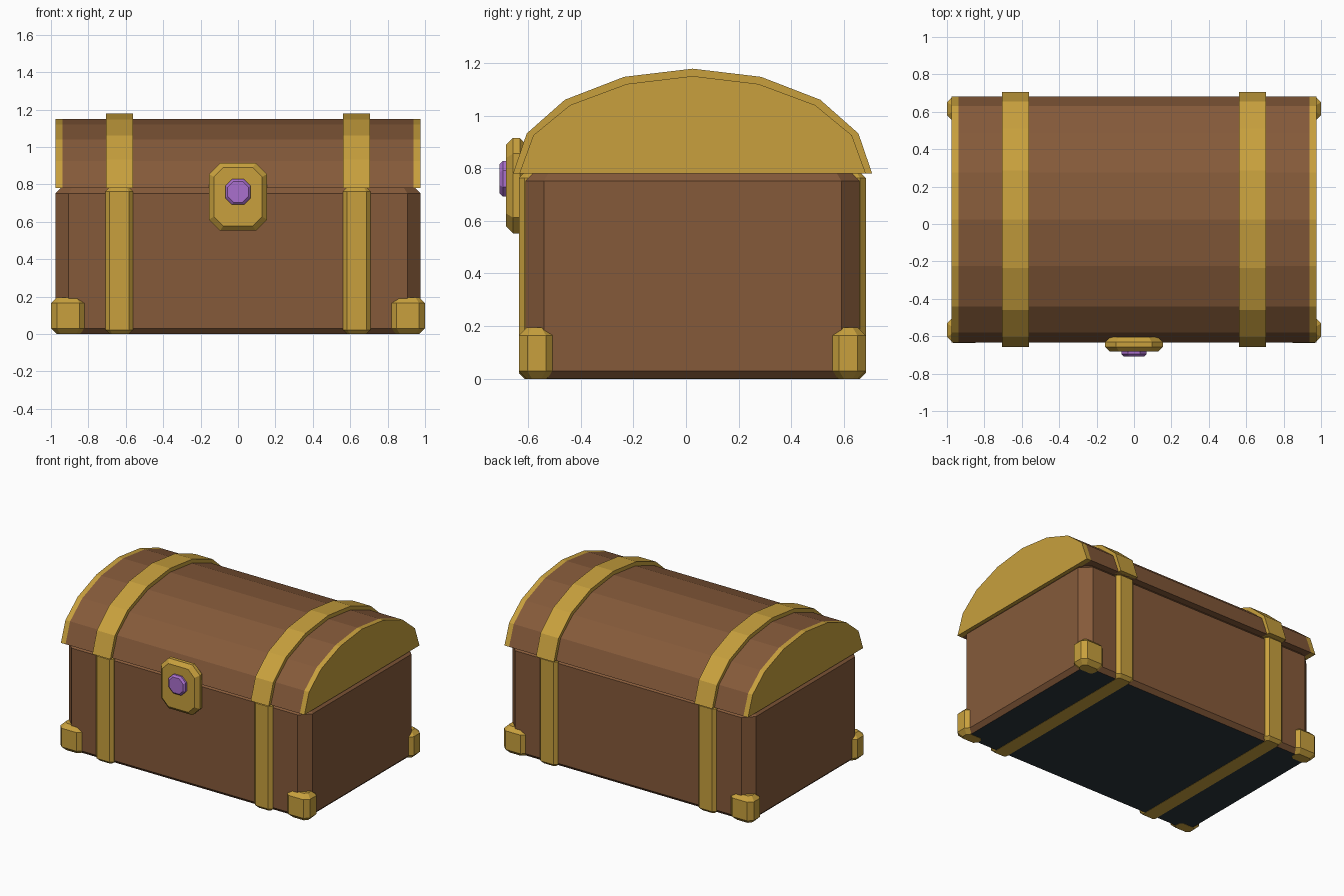
import bpy
import bmesh

default = bpy.data.objects.get("Cube")
if default:
    bpy.data.objects.remove(default, do_unlink=True)


def make_material(name, rgb):
    mat = bpy.data.materials.new(name)
    mat.use_nodes = True
    color = (*rgb, 1.0)
    mat.diffuse_color = color
    mat.node_tree.nodes["Principled BSDF"].inputs["Base Color"].default_value = color
    return mat


WOOD = make_material("brown wood", (0.235, 0.102, 0.042))
BRASS = make_material("brass", (0.578, 0.352, 0.047))
GEM = make_material("purple gem", (0.40, 0.16, 0.61))
DARK = make_material("dark underside", (0.025, 0.037, 0.045))


def loft(name, rings, mat):
    """Join rings of equal point count into a closed solid with capped ends."""
    bm = bmesh.new()
    loops = [[bm.verts.new(p) for p in ring] for ring in rings]
    for a, b in zip(loops, loops[1:]):
        for i in range(len(a)):
            j = (i + 1) % len(a)
            bm.faces.new((a[i], a[j], b[j], b[i]))
    bm.faces.new(loops[0])
    bm.faces.new(loops[-1])
    bmesh.ops.recalc_face_normals(bm, faces=bm.faces)
    mesh = bpy.data.meshes.new(name)
    bm.to_mesh(mesh)
    bm.free()
    mesh.materials.append(mat)
    obj = bpy.data.objects.new(name, mesh)
    bpy.context.scene.collection.objects.link(obj)
    return obj


def octagon(u0, u1, v0, v1, cut, inset):
    u0, u1, v0, v1 = u0 + inset, u1 - inset, v0 + inset, v1 - inset
    c = cut - 0.4 * inset
    return [(u0 + c, v0), (u1 - c, v0), (u1, v0 + c), (u1, v1 - c),
            (u1 - c, v1), (u0 + c, v1), (u0, v1 - c), (u0, v0 + c)]


def block(name, x, y, z, cut, bevel, mat, axis="z"):
    """Box with cut corners around one axis and bevelled ends along it."""
    lo, hi = z if axis == "z" else y
    rings = []
    for level, inset in ((lo, bevel), (lo + bevel, 0), (hi - bevel, 0), (hi, bevel)):
        if axis == "z":
            rings.append([(u, v, level) for u, v in octagon(*x, *y, cut, inset)])
        else:
            rings.append([(u, level, v) for u, v in octagon(*x, *z, cut, inset)])
    return loft(name, rings, mat)


MID_Y = 0.025
RIM = 0.78


def dome(name, x0, x1, half_profile, mat):
    """Arched prism; the half profile runs from the rim up to the ridge."""
    pts = [(MID_Y - d, z) for d, z in half_profile]
    pts += [(MID_Y + d, z) for d, z in reversed(half_profile[:-1])]
    return loft(name, [[(x, y, z) for y, z in pts] for x in (x0, x1)], mat)


# Chest body with a dark underside
body = block("chest_body", (-0.975, 0.975), (-0.61, 0.66), (0.001, RIM), 0.07, 0.028, WOOD)
body.data.materials.append(DARK)
for face in body.data.polygons:
    if face.normal.z < -0.95:
        face.material_index = 1

# Arched lid with brass end caps
LID = [(0.658, RIM), (0.605, 0.925), (0.465, 1.04), (0.25, 1.12), (0, 1.15)]
BAND = [(0.682, RIM), (0.63, 0.932), (0.485, 1.06), (0.26, 1.147), (0, 1.178)]
dome("lid", -0.938, 0.938, LID, WOOD)

for side, label in ((1, "left"), (-1, "right")):
    def span(a, b):
        return tuple(sorted((side * a, side * b)))

    dome(label + "_lid_end", *span(0.938, 0.975), LID, BRASS)

    # Straps around the lid and the body
    dome(label + "_lid_strap", *span(0.562, 0.706), BAND, BRASS)
    block(label + "_body_strap", span(0.562, 0.708), (-0.635, 0.683), (0, RIM + 0.005),
          0.022, 0.022, BRASS)

    # Corner feet
    for place, y in (("front", (-0.635, -0.5)), ("back", (0.55, 0.683))):
        block(f"{place}_{label}_foot", span(0.815, 1.0), y, (0, 0.195), 0.032, 0.03, BRASS)

# Lock plate and gem
block("lock_plate", (-0.155, 0.155), (-0.683, -0.605), (0.552, 0.915), 0.06, 0.026, BRASS, "y")
block("lock_gem", (-0.068, 0.068), (-0.708, -0.66), (0.692, 0.828), 0.036, 0.012, GEM, "y")
